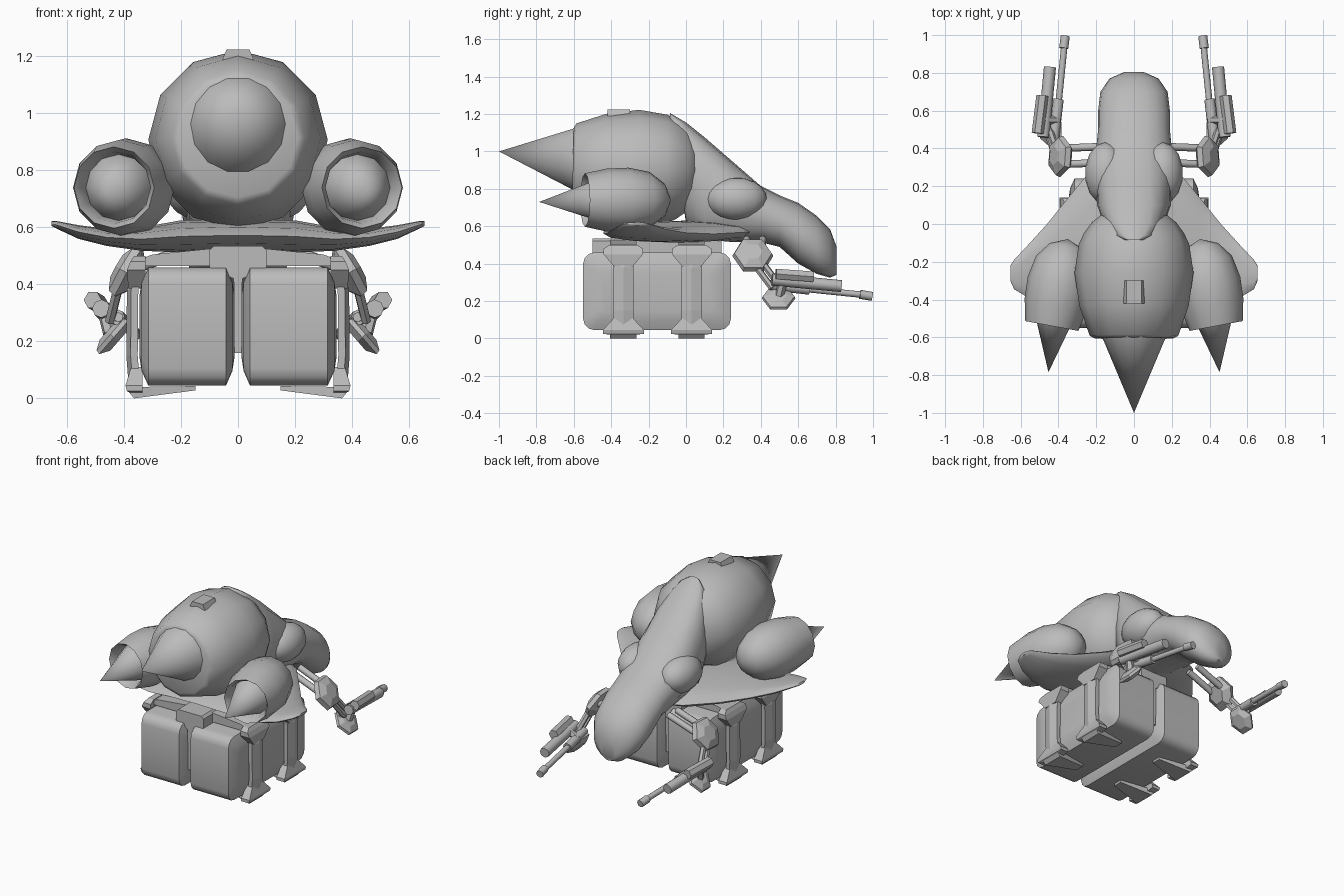
import bpy, bmesh, math
from mathutils import Vector

if "Cube" in bpy.data.objects:
    bpy.data.objects.remove(bpy.data.objects["Cube"])

grey = bpy.data.materials.new("hull grey")
grey.use_nodes = True
grey.diffuse_color = (0.5, 0.5, 0.5, 1)
grey.node_tree.nodes["Principled BSDF"].inputs["Base Color"].default_value = (0.5, 0.5, 0.5, 1)


def finish(name, bm, smooth=0):
    """Turn a bmesh into a named object, optionally smooth up to an angle."""
    bmesh.ops.recalc_face_normals(bm, faces=bm.faces)
    me = bpy.data.meshes.new(name)
    bm.to_mesh(me)
    bm.free()
    me.materials.append(grey)
    ob = bpy.data.objects.new(name, me)
    bpy.context.collection.objects.link(ob)
    if smooth:
        bpy.ops.object.select_all(action='DESELECT')
        ob.select_set(True)
        bpy.context.view_layer.objects.active = ob
        bpy.ops.object.shade_smooth_by_angle(angle=math.radians(smooth))


def loft(name, rings, smooth=0):
    """Skin a list of equal-length point rings and cap both ends."""
    bm = bmesh.new()
    vs = [[bm.verts.new(p) for p in ring] for ring in rings]
    n = len(vs[0])
    for a, b in zip(vs, vs[1:]):
        for i in range(n):
            j = (i + 1) % n
            bm.faces.new((a[i], a[j], b[j], b[i]))
    bm.faces.new(vs[0])
    bm.faces.new(vs[-1])
    bmesh.ops.remove_doubles(bm, verts=bm.verts, dist=0.0005)
    finish(name, bm, smooth)


def lathe(name, start, end, profile, sides=12, smooth=0):
    """Revolve (distance fraction, radius) pairs around the line start-end."""
    a, b = Vector(start), Vector(end)
    q = (b - a).to_track_quat('Z', 'Y')
    rings = []
    for t, r in profile:
        angles = [2 * math.pi * i / sides for i in range(sides)]
        rings.append([a + (b - a) * t + q @ Vector((r * math.cos(w), r * math.sin(w), 0))
                      for w in angles])
    loft(name, rings, smooth)


def rod(name, start, end, radius, sides=8):
    lathe(name, start, end, [(0, radius), (1, radius)], sides, 50)


def prism(name, outline, y0, y1):
    """Extrude an (x, z) outline along y."""
    loft(name, [[(x, y, z) for x, z in outline] for y in (y0, y1)])


def ball(name, centre, radii):
    bm = bmesh.new()
    bmesh.ops.create_uvsphere(bm, u_segments=14, v_segments=10, radius=1)
    for p in bm.verts:
        p.co = Vector([centre[k] + p.co[k] * radii[k] for k in range(3)])
    finish(name, bm, 60)


def rounded_rect(x, inset, radius):
    """Ring of a cargo pod at x: rounded rectangle in the y-z plane."""
    ring = []
    for cy, cz, start in ((0.24, 0.46, 0), (-0.55, 0.46, 1), (-0.55, 0.045, 2), (0.24, 0.045, 3)):
        sy, sz = (1 if cy > 0 else -1), (1 if cz > 0.2 else -1)
        for i in range(4):
            a = math.pi / 2 * (start + i / 3)
            ring.append((x, cy - sy * (inset + radius) + radius * math.cos(a),
                         cz - sz * (inset + radius) + radius * math.sin(a)))
    return ring


# Main thruster body with its large spike
lathe("main_body", (0, -0.605, 0.915), (0, 0.09, 0.9),
      [(0, 0), (0, 0.21), (0.02, 0.235), (0.25, 0.29), (0.5, 0.315), (0.72, 0.292),
       (0.8, 0.265), (0.88, 0.225), (0.95, 0.165), (1, 0)], 12, 50)
lathe("main_spike", (0, -0.56, 0.96), (0, -1.0, 1.0), [(0, 0.185), (1, 0)], 14, 60)
prism("top_hatch", [(-0.055, 1.19), (0.055, 1.19), (0.04, 1.225), (-0.04, 1.225)], -0.42, -0.3)

# Head, neck and crest as one loft: y, half width, bottom, top, roundness
neck = [(-0.085, 0.05, 1.12, 1.205, 0.8), (-0.06, 0.105, 1.0, 1.19, 0.6),
        (0.0, 0.16, 0.62, 1.155, 0.6), (0.1, 0.195, 0.53, 1.075, 0.65),
        (0.25, 0.2, 0.515, 0.945, 0.75), (0.4, 0.2, 0.515, 0.815, 0.85),
        (0.5, 0.19, 0.49, 0.765, 0.85), (0.6, 0.19, 0.4, 0.725, 0.85),
        (0.7, 0.178, 0.345, 0.655, 0.85), (0.77, 0.13, 0.325, 0.585, 0.85),
        (0.805, 0.05, 0.34, 0.49, 0.85)]
rings = []
for y, w, lo, hi, power in neck:
    ring = []
    for i in range(20):
        c, s = math.cos(math.pi * i / 10), math.sin(math.pi * i / 10)
        ring.append((w * math.copysign(abs(c) ** power, c), y, (lo + hi) / 2 + s * (hi - lo) / 2))
    rings.append(ring)
loft("head_and_crest", rings, 60)

# Swept wing hull: x, front y, back y, bottom, top
half = [(0.0, 0.42, -0.44, 0.515, 0.63), (0.2, 0.32, -0.44, 0.512, 0.625),
        (0.34, 0.15, -0.44, 0.518, 0.6), (0.46, 0.0, -0.42, 0.535, 0.595),
        (0.56, -0.11, -0.39, 0.56, 0.608), (0.635, -0.19, -0.345, 0.595, 0.622),
        (0.655, -0.22, -0.3, 0.605, 0.622)]
stations = [(-x, *rest) for x, *rest in reversed(half[1:])] + half
rings = []
for x, f, b, lo, hi in stations:
    angles = [math.pi * i / 6 for i in range(12)]
    rings.append([(x, (f + b) / 2 + math.cos(a) * (f - b) / 2,
                   (lo + hi) / 2 + math.sin(a) * (hi - lo) / 2) for a in angles])
loft("wing_hull", rings, 60)

# Central spine between the cargo pods
prism("spine", [(-0.1, 0.46), (-0.015, 0.42), (-0.013, 0.16), (0.013, 0.16), (0.015, 0.42),
                (0.1, 0.46), (0.1, 0.52), (0.085, 0.535), (-0.085, 0.535), (-0.1, 0.52)],
      -0.5, 0.19)

for side, s in (("left", 1), ("right", -1)):
    def at(x, y, z):
        return (s * x, y, z)

    # Side thruster with its spike seated in the rim
    lathe(side + "_thruster", at(0.435, -0.54, 0.74), at(0.35, -0.08, 0.74),
          [(0.2, 0), (0.2, 0.115), (0.06, 0.125), (0, 0.143), (0.25, 0.168),
           (0.5, 0.173), (0.75, 0.15), (0.92, 0.09), (1, 0)], 12, 60)
    lathe(side + "_thruster_spike", at(0.415, -0.44, 0.74), at(0.453, -0.785, 0.73),
          [(0, 0.122), (1, 0)], 12, 60)

    # Cheek bulge
    ball(side + "_cheek", at(0.15, 0.268, 0.745), (0.11, 0.165, 0.115))

    # Cargo pod with chamfered side faces
    loft(side + "_cargo_pod", [rounded_rect(s * x, inset, r) for x, inset, r in
         ((0.012, 0.1, 0.03), (0.02, 0.05, 0.04), (0.042, 0, 0.06), (0.315, 0, 0.06),
          (0.338, 0.05, 0.04), (0.346, 0.1, 0.03))], 35)

    # Clamps gripping the pod
    for place, y in (("front", -0.335), ("back", 0.03)):
        tag = f"{side}_{place}_clamp"
        rings = [[at(x - 0.04, y - 0.055, z), at(x - 0.015, y - 0.055, z), at(x, y, z),
                  at(x - 0.015, y + 0.055, z), at(x - 0.04, y + 0.055, z)]
                 for x, z in ((0.385, 0.06), (0.392, 0.15), (0.39, 0.38), (0.365, 0.47))]
        loft(tag + "_strut", rings)
        prism(tag + "_top_arm", [(s * x, z) for x, z in
              ((0.05, 0.465), (0.34, 0.465), (0.365, 0.48), (0.3, 0.505), (0.05, 0.53))],
              y - 0.07, y + 0.07)
        rings = [[at(0.325, y - w, z), at(x, y - w, z), at(x, y + w, z), at(0.325, y + w, z)]
                 for x, w, z in ((0.385, 0.05, 0.385), (0.39, 0.105, 0.45),
                                 (0.378, 0.105, 0.48), (0.365, 0.075, 0.5))]
        loft(tag + "_top_grip", rings)
        rings = [[at(0.335, y - w, z), at(x, y - w, z), at(x, y + w, z), at(0.335, y + w, z)]
                 for x, w, z in ((0.375, 0.05, 0.11), (0.395, 0.11, 0.045),
                                 (0.39, 0.11, 0.025), (0.38, 0.07, 0.02))]
        loft(tag + "_foot", rings)
        rings = [[at(x, y - w, hi), at(x, y + w, hi), at(x, y + w, lo), at(x, y - w, lo)]
                 for x, w, lo, hi in ((0.15, 0.03, 0.028, 0.043), (0.365, 0.07, 0.0, 0.04),
                                      (0.39, 0.07, 0.03, 0.042))]
        loft(tag + "_toe", rings)

    # Folded arm: shoulder struts, armour plate, forearm and flat hand
    for y in (0.325, 0.41):
        rod(side + "_shoulder_strut", at(0.16, y, 0.53), at(0.41, y - 0.01, 0.44), 0.02)
    lathe(side + "_arm_plate", at(0.355, 0.355, 0.425), at(0.425, 0.36, 0.465),
          [(0, 0.06), (0.4, 0.11), (0.75, 0.1), (1, 0.05)], 6)
    for y in (0.37, 0.42):
        rod(side + "_forearm", at(0.42, y, 0.39), at(0.45, y + 0.09, 0.27), 0.018, 6)
    lathe(side + "_hand", at(0.42, 0.495, 0.2), at(0.46, 0.495, 0.235),
          [(0, 0.05), (0.4, 0.09), (0.7, 0.085), (1, 0.045)], 6)

    # Twin-tube gun
    rod(side + "_gun_barrel", at(0.42, 0.44, 0.285), at(0.367, 0.96, 0.232), 0.017)
    rod(side + "_gun_muzzle", at(0.372, 0.93, 0.236), at(0.364, 0.995, 0.225), 0.024)
    rod(side + "_gun_sleeve", at(0.425, 0.45, 0.285), at(0.4, 0.66, 0.262), 0.028)
    rod(side + "_gun_tube", at(0.48, 0.46, 0.315), at(0.445, 0.83, 0.28), 0.032)
    rod(side + "_gun_magazine", at(0.51, 0.48, 0.345), at(0.485, 0.68, 0.33), 0.032, 6)
    rod(side + "_gun_bridge", at(0.4, 0.55, 0.275), at(0.51, 0.55, 0.34), 0.022, 6)
    rod(side + "_gun_grip", at(0.45, 0.5, 0.23), at(0.47, 0.52, 0.31), 0.025, 6)
